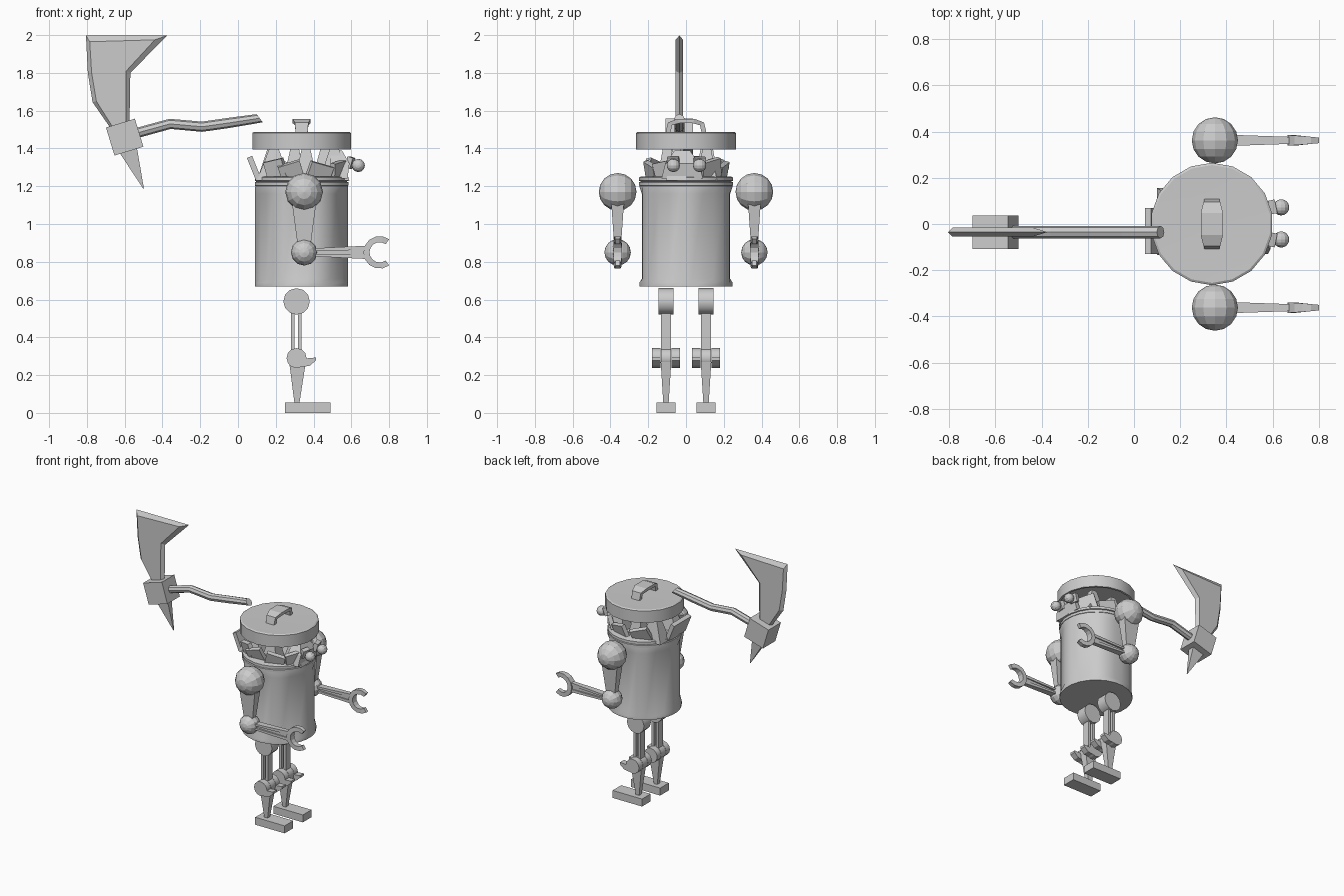
import bpy, bmesh, math
from mathutils import Matrix, Vector

if "Cube" in bpy.data.objects:
    bpy.data.objects.remove(bpy.data.objects["Cube"])

grey = bpy.data.materials.new("plain_grey")
grey.use_nodes = True
grey.diffuse_color = (0.6, 0.6, 0.6, 1)
grey.node_tree.nodes["Principled BSDF"].inputs["Base Color"].default_value = grey.diffuse_color

CX = 0.337  # axis of the bin
AXE_Y = -0.035


def finish(name, bm, smooth=False):
    bmesh.ops.recalc_face_normals(bm, faces=bm.faces)
    mesh = bpy.data.meshes.new(name)
    bm.to_mesh(mesh)
    bm.free()
    mesh.materials.append(grey)
    ob = bpy.data.objects.new(name, mesh)
    bpy.context.collection.objects.link(ob)
    if smooth:
        bpy.ops.object.select_all(action='DESELECT')
        ob.select_set(True)
        bpy.context.view_layer.objects.active = ob
        bpy.ops.object.shade_smooth_by_angle(angle=math.radians(31))
    return ob


def loft(name, rings, caps=True, closed=False, smooth=False):
    """Skin a list of equal-length point rings."""
    bm = bmesh.new()
    vs = [[bm.verts.new(p) for p in r] for r in rings]
    n = len(vs[0])
    pairs = list(zip(vs, vs[1:])) + ([(vs[-1], vs[0])] if closed else [])
    for a, b in pairs:
        for i in range(n):
            j = (i + 1) % n
            bm.faces.new((a[i], a[j], b[j], b[i]))
    if caps and not closed:
        bm.faces.new(vs[0])
        bm.faces.new(vs[-1])
    return finish(name, bm, smooth)


def lathe(name, profile, sides=16, smooth=True, flute=0.0):
    """Spin (radius, z) points around the bin axis; flute pulls in alternate pairs."""
    rings = []
    for r, z, f in profile:
        ring = []
        for i in range(sides):
            rad = r - (flute * f if i % 4 in (1, 2) else 0)
            a = math.tau * (i + 0.5) / sides
            ring.append((CX + rad * math.cos(a), rad * math.sin(a), z))
        rings.append(ring)
    return loft(name, rings, smooth=smooth)


def box(name, loc, size, rot=(0, 0, 0)):
    bm = bmesh.new()
    bmesh.ops.create_cube(bm, size=1, matrix=Matrix.Diagonal((*size, 1)))
    ob = finish(name, bm)
    ob.location, ob.rotation_euler = loc, rot
    return ob


def ball(name, loc, r, seg=12, rings=8):
    bm = bmesh.new()
    bmesh.ops.create_uvsphere(bm, u_segments=seg, v_segments=rings, radius=r)
    ob = finish(name, bm)
    ob.location, ob.rotation_euler = loc, (math.pi / 2, 0, 0)
    return ob


def disc(name, loc, r, width, sides=12):
    """Cylinder lying along y."""
    bm = bmesh.new()
    bmesh.ops.create_cone(bm, cap_ends=True, segments=sides, radius1=r, radius2=r, depth=width)
    ob = finish(name, bm, True)
    ob.location, ob.rotation_euler = loc, (math.pi / 2, 0, 0)
    return ob


def rect(c, u, v, hu, hv):
    c, u, v = Vector(c), Vector(u), Vector(v)
    return [c + u * hu * s + v * hv * t for s, t in ((-1, -1), (1, -1), (1, 1), (-1, 1))]


X, Y, Z = (1, 0, 0), (0, 1, 0), (0, 0, 1)

# Bin body with shallow flutes, then two rim bands
lathe("bin_body", [(0.248, 0.67, 0), (0.248, 0.69, 0), (0.248, 0.71, 1), (0.248, 1.16, 1),
                   (0.248, 1.195, 0), (0.24, 1.24, 0)], 24, True, 0.012)
for z in (1.212, 1.238):
    lathe("rim_band", [(0.24, z - 0.013, 0), (0.25, z - 0.009, 0), (0.25, z + 0.009, 0),
                       (0.24, z + 0.013, 0)], 24)

# Hollow lid and its strap handle
lathe("lid", [(0.25, 1.45, 0), (0.25, 1.395, 0), (0.265, 1.395, 0), (0.265, 1.482, 0),
              (0.255, 1.488, 0), (0.1, 1.485, 0)], 18)
strap = [(-0.095, 1.485, 0.032), (-0.085, 1.53, 0.036), (-0.04, 1.545, 0.048),
         (0.04, 1.545, 0.048), (0.085, 1.53, 0.036), (0.095, 1.485, 0.032)]
rings = []
for y, z, w in strap:
    n = Vector((0, y * 0.5, 0.03 if z > 1.5 else 0)).normalized()
    rings.append(rect((CX, y, z), X, n, w, 0.013))
loft("lid_handle", rings)

# Junk sticking out between bin and lid: tilted plates and pointed shards
for x, y, z, w, h, yaw, lean in (
        (0.085, -0.03, 1.295, 0.2, 0.13, 180, 22), (0.20, -0.17, 1.29, 0.11, 0.1, 245, 12),
        (0.28, -0.19, 1.28, 0.12, 0.09, 275, 18), (0.43, -0.18, 1.27, 0.13, 0.1, 290, -15),
        (0.52, 0.13, 1.29, 0.12, 0.1, 40, 15), (0.40, 0.19, 1.27, 0.12, 0.1, 75, 15),
        (0.24, 0.18, 1.28, 0.13, 0.1, 110, 20), (0.53, -0.12, 1.28, 0.1, 0.1, -35, 10)):
    ob = box("junk_plate", (x, y, z), (0.03, w, h))
    ob.rotation_euler = (math.radians(lean), math.radians(abs(lean)), math.radians(yaw))
    if x < 0.1:
        ob.rotation_euler.x = 0
for x, y, w in ((0.19, -0.08, 0.09), (0.18, 0.1, 0.08), (0.51, -0.05, 0.08), (0.46, 0.11, 0.07),
                (0.30, 0.12, 0.06), (0.36, -0.1, 0.06)):
    loft("junk_shard", [rect((x, y, 1.23), X, Y, w, 0.055), rect((x, y, 1.41), X, Y, 0.02, 0.02)])

# Head block and eyes
loft("head_block", [rect((0.53, -0.02, 1.24), X, Y, 0.05, 0.11),
                    rect((0.54, -0.02, 1.32), X, Y, 0.05, 0.09),
                    rect((0.52, -0.02, 1.39), X, Y, 0.03, 0.04)])
for y in (-0.067, 0.072):
    ball("eye", (0.637, y, 1.31), 0.035)
    box("eye_mount", (0.592, y, 1.325), (0.03, 0.06, 0.06), (0, 0.3, y * 3))

for s in (-1, 1):
    side = "right" if s < 0 else "left"
    # Arm: shoulder, tapered upper arm, elbow, forearm
    y = 0.362 * s
    ball(side + "_shoulder", (0.35, y, 1.17), 0.1)
    loft(side + "_upper_arm", [rect((0.35, y, 1.12), X, Y, 0.065, 0.034),
                               rect((0.35, y, 0.87), X, Y, 0.032, 0.017)])
    ball(side + "_elbow", (0.35, y, 0.85), 0.07)
    for t in (-1, 1):
        loft(side + "_forearm_rod", [rect((0.39, y, 0.85 + 0.014 * t), Y, Z, 0.025, 0.007),
                                     rect((0.68, y, 0.85 + 0.024 * t), Y, Z, 0.015, 0.011)])
    loft(side + "_forearm_web", [rect((0.39, y, 0.85), Y, Z, 0.01, 0.012),
                                 rect((0.68, y, 0.85), Y, Z, 0.01, 0.022)])
    # C-shaped claw
    rings = []
    for i in range(11):
        a = math.radians(54 + 252 * i / 10)
        d = Vector((math.cos(a), 0, math.sin(a)))
        thick = 0.012 + 0.011 * math.sin(math.pi * i / 10)
        rings.append(rect(Vector((0.75, y, 0.85)) + d * 0.07, d, Y, 0.016, thick))
    loft(side + "_claw", rings)

    # Leg: hip, twin thigh rods, knee discs, shin, knee guard, foot
    y = 0.106 * s
    disc(side + "_hip", (0.31, y, 0.59), 0.07, 0.08)
    for x in (0.29, 0.327):
        box(side + "_thigh_rod", (x, y, 0.42), (0.02, 0.052, 0.26))
    disc(side + "_knee", (0.31, y, 0.29), 0.053, 0.055)
    for t in (-1, 1):
        disc(side + "_knee_disc", (0.31, y + 0.052 * t, 0.29), 0.053, 0.045)
        loft(side + "_knee_guard", [rect((0.34, y + 0.052 * t, 0.265), Y, Z, 0.0225, 0.022),
                                    rect((0.38, y + 0.052 * t, 0.27), Y, Z, 0.0225, 0.02),
                                    rect((0.412, y + 0.052 * t, 0.285), Y, Z, 0.0225, 0.008)])
    loft(side + "_shin", [rect((0.315, y, 0.27), X, Y, 0.044, 0.028),
                          rect((0.312, y, 0.05), X, Y, 0.013, 0.014)])
    box(side + "_foot", (0.37, y, 0.0275), (0.24, 0.1, 0.055))

# Axe shaft
path = [(-0.56, 1.475), (-0.36, 1.53), (-0.19, 1.515), (-0.05, 1.535), (0.115, 1.56)]
rings = []
for i, (x, z) in enumerate(path):
    a, b = path[max(i - 1, 0)], path[min(i + 1, len(path) - 1)]
    t = Vector((b[0] - a[0], 0, b[1] - a[1])).normalized()
    if i == len(path) - 1:
        t = Vector((0.8, 0, 0.6))
    n = Vector((-t.z, 0, t.x))
    rings.append([Vector((x, AXE_Y, z)) + n * 0.027 * math.sin(k * math.tau / 8)
                  + Vector(Y) * 0.027 * math.cos(k * math.tau / 8) for k in range(8)])
loft("axe_shaft", rings)

# Axe head block
box("axe_block", (-0.6, AXE_Y, 1.46), (0.16, 0.145, 0.155), (0, math.radians(-17), 0))

# Axe blade: outline with sharp edges and a thick core
outline = [(-0.805, 1.998), (-0.375, 1.998), (-0.57, 1.8), (-0.575, 1.5), (-0.67, 1.5),
           (-0.77, 1.645), (-0.795, 1.8)]
core = [(-0.785, 1.965), (-0.44, 1.975), (-0.592, 1.81), (-0.593, 1.5), (-0.655, 1.5),
        (-0.75, 1.65), (-0.775, 1.8)]
loft("axe_blade", [[(x, AXE_Y - 0.02, z) for x, z in core],
                   [(x, AXE_Y, z) for x, z in outline],
                   [(x, AXE_Y + 0.02, z) for x, z in core]])

# Axe back spike
tip = Vector((-0.5, AXE_Y, 1.187))
loft("axe_spike", [rect((-0.585, AXE_Y, 1.4), (0.96, 0, 0.28), Y, 0.05, 0.025),
                   rect(tip, X, Y, 0.002, 0.002)])
